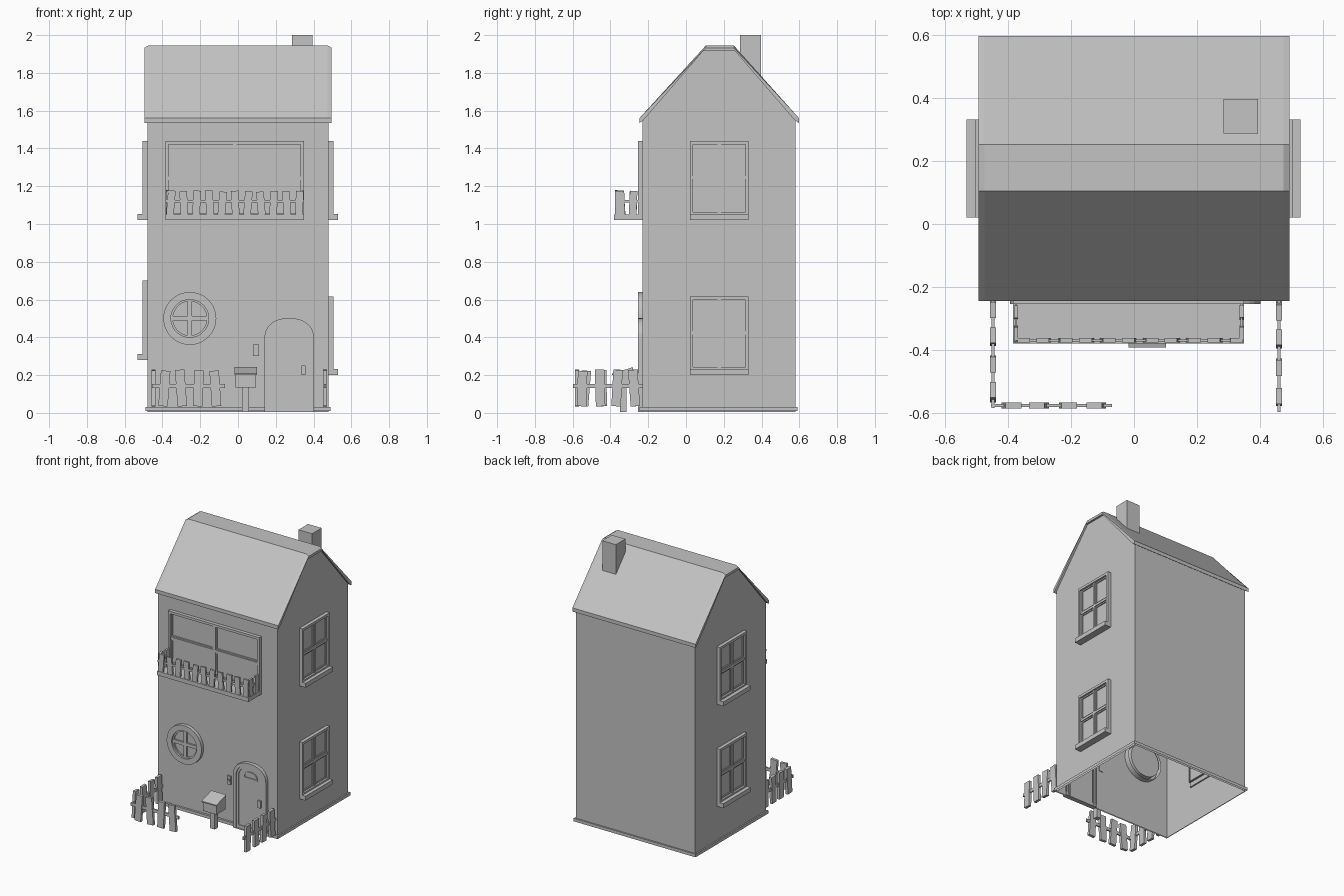
import bpy, bmesh, math, random
from mathutils import Matrix, Vector

cube = bpy.data.objects.get("Cube")
if cube:
    bpy.data.objects.remove(cube, do_unlink=True)
rng = random.Random(4)

grey = bpy.data.materials.new("plain_grey")
grey.use_nodes = True
COLOUR = (0.55, 0.55, 0.55, 1)
grey.diffuse_color = COLOUR
grey.node_tree.nodes["Principled BSDF"].inputs["Base Color"].default_value = COLOUR

HALF, FRONT, BACK = 0.48, -0.23, 0.58

# Wall mappings: along the wall, outward distance, height
def on_front(u, w, z): return Vector((u, FRONT - w, z))
def on_left(u, w, z): return Vector((HALF + w, u, z))
def on_right(u, w, z): return Vector((-HALF - w, u, z))
def world(x, y, z): return Vector((x, y, z))


def finish(name, bm):
    bmesh.ops.recalc_face_normals(bm, faces=bm.faces)
    mesh = bpy.data.meshes.new(name)
    bm.to_mesh(mesh)
    bm.free()
    mesh.materials.append(grey)
    obj = bpy.data.objects.new(name, mesh)
    bpy.context.collection.objects.link(obj)
    return obj


def box(bm, a, b, place=world, tilt=None):
    p, q = place(*a), place(*b)
    size = [abs(s) for s in q - p]
    mat = Matrix.Translation((p + q) / 2)
    if tilt:
        mat = mat @ Matrix.Rotation(tilt[0], 4, tilt[1])
    bmesh.ops.create_cube(bm, size=1, matrix=mat @ Matrix.Diagonal((*size, 1)))


def loft(bm, sections, caps=True):
    rows = [[bm.verts.new(p) for p in s] for s in sections]
    n = len(rows[0])
    for r, s in zip(rows, rows[1:]):
        for i in range(n):
            j = (i + 1) % n
            bm.faces.new((r[i], r[j], s[j], s[i]))
    if caps:
        bm.faces.new(rows[0])
        bm.faces.new(rows[-1])


def slab(bm, outline, w0, w1, place):
    loft(bm, [[place(u, w, z) for u, z in outline] for w in (w0, w1)])


def ring(bm, outer, inner, w0, w1, place):
    path = [(outer, w0), (outer, w1), (inner, w1), (inner, w0)]
    loft(bm, [[place(u, w, z) for u, z in line] for line, w in path], caps=False)


def circle(cx, cz, r, n=40):
    return [(cx + r * math.cos(math.tau * i / n), cz + r * math.sin(math.tau * i / n))
            for i in range(n)]


def arch(cx, half, z0, spring, top, n=16):
    pts = [(cx - half, z0), (cx + half, z0)]
    for i in range(n + 1):
        a = math.pi * i / n
        c, s = math.cos(a), math.sin(a)
        pts.append((cx + half * math.copysign(abs(c) ** 0.9, c),
                    spring + (top - spring) * abs(s) ** 0.9))
    return pts


def rect(u0, u1, z0, z1):
    return [(u0, z0), (u1, z0), (u1, z1), (u0, z1)]


# House walls: gabled shell, open underneath
profile = [(FRONT, 0.005), (FRONT, 1.56), (0.09, 1.92), (0.26, 1.92), (BACK, 1.56), (BACK, 0.005)]
bm = bmesh.new()
loft(bm, [[(x, y, z) for y, z in profile] for x in (-HALF, HALF)])
bm.normal_update()
bmesh.ops.delete(bm, geom=[f for f in bm.faces if f.calc_center_median().z < 0.1], context='FACES')
finish("walls", bm)

# Skirting around the foot of the walls
bm = bmesh.new()
ring(bm, rect(-0.49, 0.49, FRONT - 0.015, BACK + 0.01),
     rect(-HALF + 0.005, HALF - 0.005, FRONT + 0.005, BACK - 0.005),
     0.01, 0.032, lambda u, w, z: Vector((u, z, w)))
finish("skirting", bm)

# Roof: thin folded sheet with clipped ridge ends
top = [(-0.245, 1.535), (-0.245, 1.562), (0.105, 1.945), (0.253, 1.945), (0.597, 1.562), (0.597, 1.535)]
under = [(0.575, 1.55), (0.26, 1.915), (0.09, 1.915), (-0.225, 1.55)]
end_top = [(y, z - 0.012 if z > 1.9 else z) for y, z in top]
bm = bmesh.new()
loft(bm, [[(x, y, z) for y, z in line + under]
          for x, line in ((-0.495, end_top), (-0.475, top), (0.475, top), (0.495, end_top))])
finish("roof", bm)

bm = bmesh.new()
box(bm, (0.285, 0.287, 1.72), (0.395, 0.397, 2.0))
finish("chimney", bm)


# Framed window with panes, bars and sill
def window(name, u0, u1, z0, z1, place, sill=0.0):
    bm = bmesh.new()
    base = z0 + 0.032 if sill else z0
    t = 0.018
    ring(bm, rect(u0, u1, base, z1), rect(u0 + t, u1 - t, base + t * 0.6, z1 - t), -0.02, 0.025, place)
    box(bm, (u0 + 0.01, -0.02, base + 0.005), (u1 - 0.01, 0.004, z1 - 0.01), place)
    um, zm = (u0 + u1) / 2, (base + z1) / 2
    b = 0.009
    box(bm, (um - b, 0, base + 0.01), (um + b, 0.018, z1 - t), place)
    box(bm, (u0 + t, 0, zm - b), (u1 - t, 0.018, zm + b), place)
    for a, c in ((u0 + t, um - b), (um + b, u1 - t)):
        for d, e in ((base + t * 0.6, zm - b), (zm + b, z1 - t)):
            ring(bm, rect(a, c, d, e), rect(a + b, c - b, d + b, e - b), 0, 0.011, place)
    if sill:
        box(bm, (u0, -0.01, z0), (u1, sill, base), place)
    finish(name, bm)


window("left_upper_window", 0.02, 0.332, 1.02, 1.44, on_left, 0.05)
window("left_lower_window", 0.02, 0.332, 0.20, 0.615, on_left, 0.05)
window("right_upper_window", 0.02, 0.332, 1.02, 1.44, on_right, 0.053)
window("right_lower_window", 0.02, 0.332, 0.28, 0.70, on_right, 0.053)
window("balcony_window", -0.385, 0.35, 1.045, 1.44, on_front)

# Round window
bm = bmesh.new()
cx, cz = -0.255, 0.5
ring(bm, circle(cx, cz, 0.14), circle(cx, cz, 0.1), -0.04, 0.025, on_front)
ring(bm, circle(cx, cz, 0.101), circle(cx, cz, 0.09), 0, 0.012, on_front)
slab(bm, circle(cx, cz, 0.12), -0.04, 0.004, on_front)
box(bm, (cx - 0.012, 0, cz - 0.1), (cx + 0.012, 0.016, cz + 0.1), on_front)
box(bm, (cx - 0.1, 0, cz - 0.012), (cx + 0.1, 0.016, cz + 0.012), on_front)
finish("round_window", bm)

# Arched door with stepped frame
bm = bmesh.new()
outer, mid, inner = (arch(0.271, 0.131 - d, 0.005, 0.395 - d * 0.3, 0.502 - d) for d in (0, 0.022, 0.036))
ring(bm, outer, mid, -0.01, 0.025, on_front)
ring(bm, mid, inner, -0.01, 0.018, on_front)
finish("door_frame", bm)
bm = bmesh.new()
slab(bm, inner, -0.01, 0.011, on_front)
finish("door", bm)
bm = bmesh.new()
ring(bm, arch(0.271, 0.056, 0.385, 0.392, 0.437), arch(0.271, 0.046, 0.393, 0.4, 0.427), 0.005, 0.018, on_front)
finish("door_window", bm)
bm = bmesh.new()
box(bm, (0.335, 0, 0.2), (0.358, 0.025, 0.252), on_front)
finish("door_handle", bm)
bm = bmesh.new()
box(bm, (0.08, -0.005, 0.3), (0.11, 0.012, 0.362), on_front)
box(bm, (0.088, 0, 0.325), (0.102, 0.018, 0.34), on_front)
finish("doorbell", bm)

# Letter box on a post with a sloping lid
bm = bmesh.new()
box(bm, (0.022, -0.35, 0.005), (0.058, -0.315, 0.14))
finish("letter_box_post", bm)
bm = bmesh.new()
side = [(-0.383, 0.135), (-0.383, 0.203), (-0.283, 0.235), (-0.283, 0.135)]
lid = [(-0.392, 0.2), (-0.392, 0.208), (-0.28, 0.242), (-0.28, 0.234)]
for line, x0, x1 in ((side, -0.013, 0.096), (lid, -0.018, 0.101)):
    loft(bm, [[(x, y, z) for y, z in line] for x in (x0, x1)])
finish("letter_box", bm)


# Crooked picket fence along x or y
def fence(name, axis, fixed, centres, ends, z0, z1, width, thick, rail):
    bm = bmesh.new()
    place = (lambda u, w, z: Vector((u, fixed + w, z))) if axis == 'X' else \
            (lambda u, w, z: Vector((fixed + w, u, z)))
    for i, c in enumerate(centres):
        lean = math.radians(rng.uniform(1, 5)) * (-1) ** i
        box(bm, (c - width / 2, -thick / 2, z0), (c + width / 2, thick / 2, z1 - rng.uniform(0, 0.008)),
            place, (lean, 'Y' if axis == 'X' else 'X'))
    zr = z0 + (z1 - z0) * 0.55
    box(bm, (ends[0], -thick / 4, zr - rail / 2), (ends[1], thick / 4, zr + rail / 2), place)
    finish(name, bm)


garden = (0.035, 0.23, 0.05, 0.02, 0.022)
fence("right_fence", 'Y', -0.448, [-0.27, -0.358, -0.445, -0.535], (-0.585, FRONT), *garden)
fence("left_fence", 'Y', 0.461, [-0.275, -0.365, -0.455, -0.55], (-0.597, FRONT), *garden)
fence("front_fence", 'X', -0.577, [-0.39, -0.302, -0.21, -0.12], (-0.455, -0.07), *garden)

# Balcony floor and railings
bm = bmesh.new()
box(bm, (-0.385, -0.38, 1.02), (0.35, FRONT, 1.05))
finish("balcony_floor", bm)
rails = (1.05, 1.178, 0.04, 0.014, 0.014)
fence("balcony_front_rail", 'X', -0.37, [-0.355 + 0.068 * i for i in range(11)], (-0.385, 0.35), *rails)
for label, x in (("right", -0.375), ("left", 0.342)):
    fence("balcony_%s_rail" % label, 'Y', x, [-0.345, -0.28], (-0.37, FRONT), *rails)
